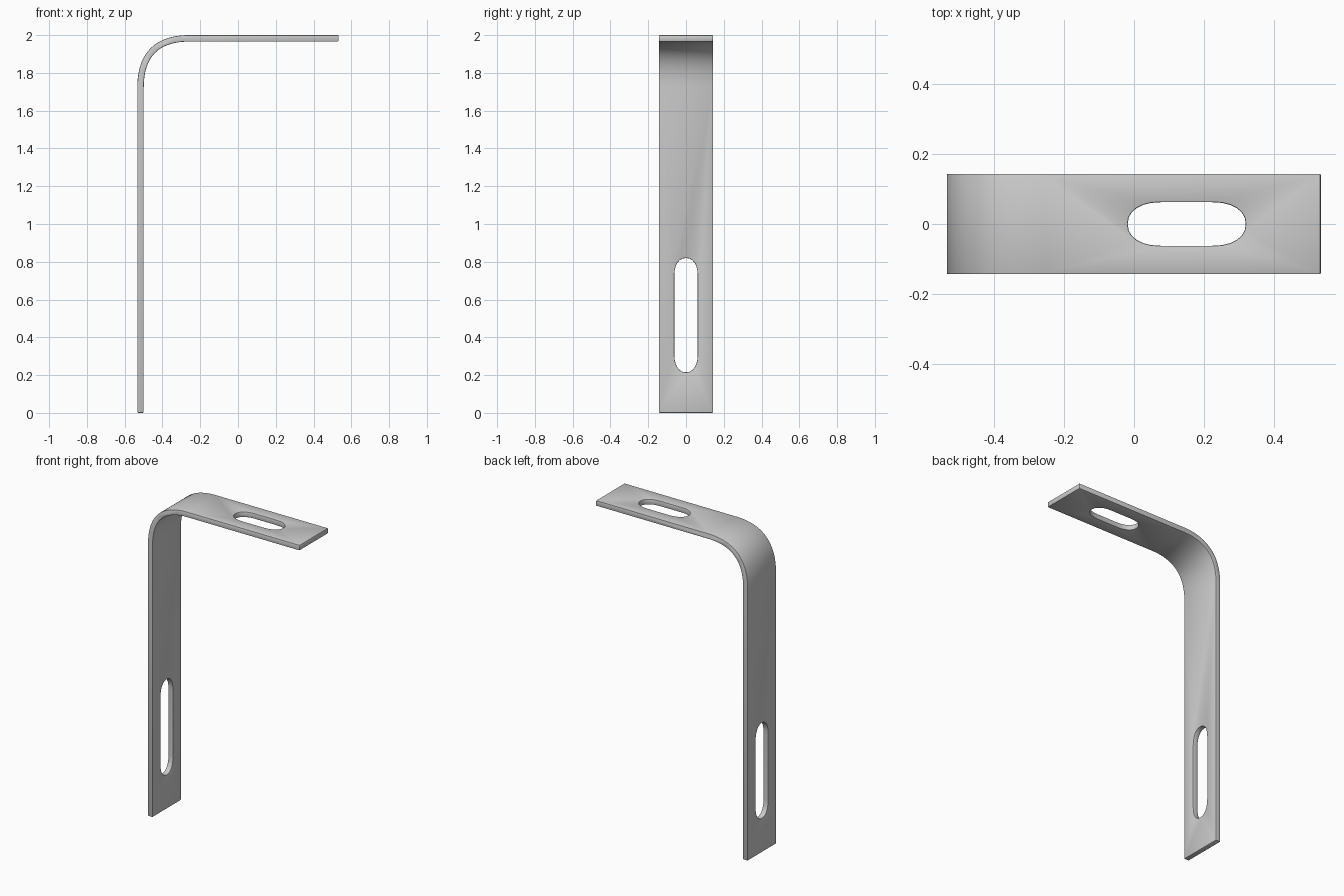
import bpy, bmesh, math
from mathutils import Vector

if "Cube" in bpy.data.objects:
    bpy.data.objects.remove(bpy.data.objects["Cube"], do_unlink=True)

HALF_W = 0.143      # half width of the strip
T = 0.034           # strip thickness
X0, X1, TOP = -0.533, 0.532, 2.0
BEND = 0.26         # distance from corner to where the bend starts


def material(name, rgb):
    mat = bpy.data.materials.new(name)
    mat.use_nodes = True
    mat.diffuse_color = (*rgb, 1)
    mat.node_tree.nodes["Principled BSDF"].inputs["Base Color"].default_value = (*rgb, 1)
    return mat


def prism(name, outline, direction):
    """Extrude a closed outline along a direction into a solid."""
    bm = bmesh.new()
    face = bm.faces.new([bm.verts.new(p) for p in outline])
    new = bmesh.ops.extrude_face_region(bm, geom=[face])["geom"]
    bmesh.ops.translate(bm, vec=direction,
                        verts=[v for v in new if isinstance(v, bmesh.types.BMVert)])
    bmesh.ops.recalc_face_normals(bm, faces=bm.faces)
    mesh = bpy.data.meshes.new(name)
    bm.to_mesh(mesh)
    bm.free()
    obj = bpy.data.objects.new(name, mesh)
    bpy.context.collection.objects.link(obj)
    return obj


def slot_outline(start, end, half_w=0.062, cap=0.095, steps=12):
    """Long slot with soft elliptical ends, as (along, across) pairs."""
    pts = []
    for centre, turn in ((end - cap, -math.pi / 2), (start + cap, math.pi / 2)):
        for i in range(steps + 1):
            a = turn + math.pi * i / steps
            c, s = math.cos(a), math.sin(a)
            soft = lambda v: math.copysign(abs(v) ** 0.9, v)
            pts.append((centre + cap * soft(c), half_w * soft(s)))
    return pts


# Side profile: upright leg, soft bend, horizontal arm
half = T / 2
corner = Vector((X0 + half, TOP - half))
a, b = corner - Vector((0, BEND)), corner + Vector((BEND, 0))
path = [(Vector((corner.x, 0)), Vector((0, 1)))]
for i in range(25):
    t = i / 24
    point = a * (1 - t) ** 2 + corner * 2 * t * (1 - t) + b * t ** 2
    path.append((point, ((corner - a) * (1 - t) + (b - corner) * t).normalized()))
path.append((Vector((X1, corner.y)), Vector((1, 0))))

outer = [p + Vector((-d.y, d.x)) * half for p, d in path]
inner = [p - Vector((-d.y, d.x)) * half for p, d in path]
bracket = prism("bent_bracket", [(p.x, -HALF_W, p.y) for p in outer + inner[::-1]],
                Vector((0, 2 * HALF_W, 0)))

# Slots through the leg and the arm
leg_slot = prism("leg_slot_cutter",
                 [(X0 - 0.1, y, z) for z, y in slot_outline(0.215, 0.82)], Vector((0.3, 0, 0)))
arm_slot = prism("arm_slot_cutter",
                 [(x, y, TOP - 0.2) for x, y in slot_outline(-0.018, 0.318)], Vector((0, 0, 0.3)))
for cutter in (leg_slot, arm_slot):
    cutter.hide_render = True
    mod = bracket.modifiers.new(cutter.name, "BOOLEAN")
    mod.operation = "DIFFERENCE"
    mod.solver = "EXACT"
    mod.object = cutter

# Slightly softened edges
bevel = bracket.modifiers.new("soft_edges", "BEVEL")
bevel.width = 0.004
bevel.segments = 2
bevel.limit_method = "ANGLE"
bevel.angle_limit = math.radians(50)

# Bake the cuts and drop the cutters
bpy.context.view_layer.update()
baked = bpy.data.meshes.new_from_object(
    bracket.evaluated_get(bpy.context.evaluated_depsgraph_get()))
bracket.modifiers.clear()
bracket.data = baked
for cutter in (leg_slot, arm_slot):
    bpy.data.objects.remove(cutter, do_unlink=True)

baked.materials.clear()
baked.materials.append(material("grey_steel", (0.6, 0.6, 0.6)))
bpy.context.view_layer.objects.active = bracket
bracket.select_set(True)
bpy.ops.object.shade_smooth_by_angle(angle=math.radians(35))
